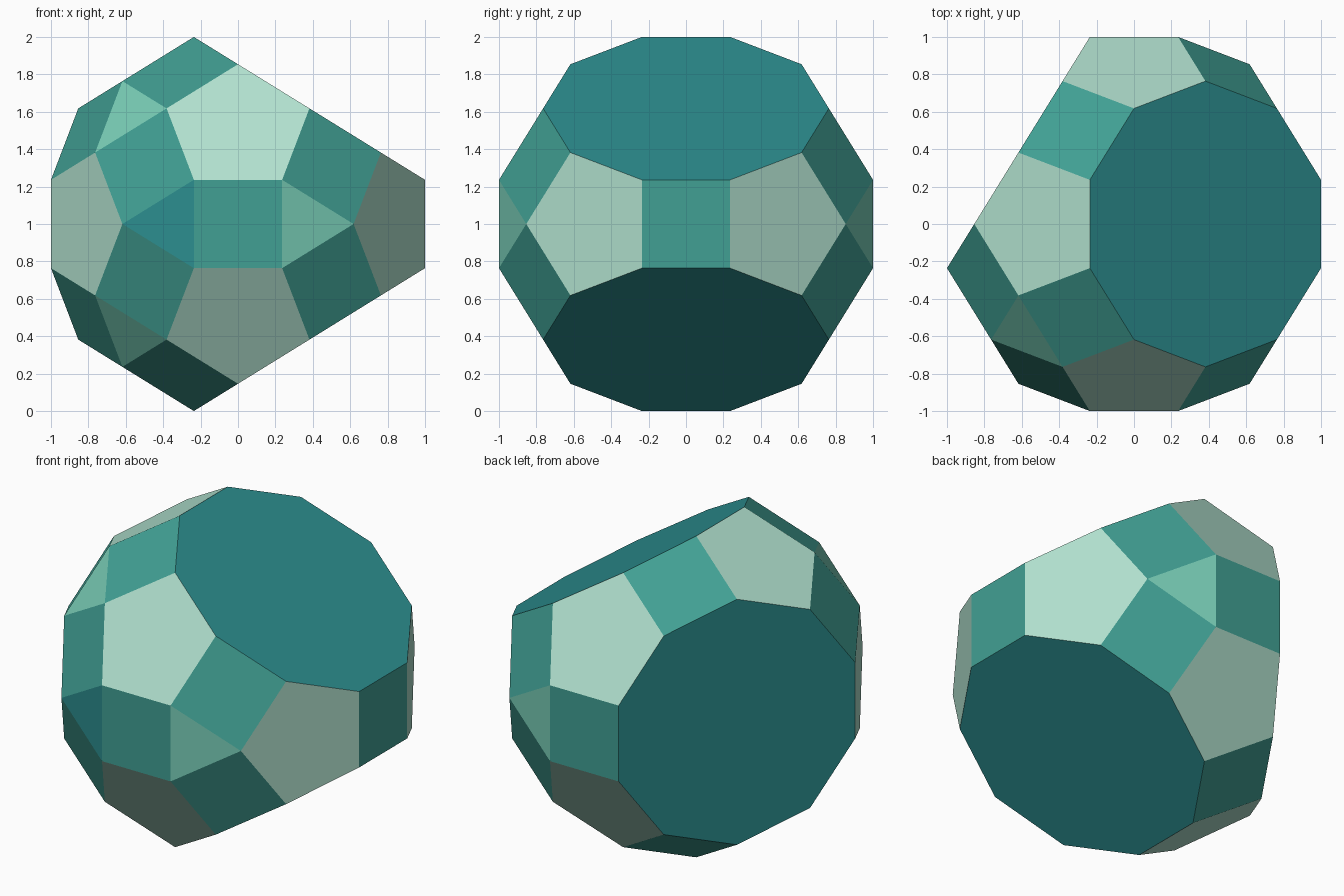
import bpy, bmesh, math
from mathutils import Vector

if "Cube" in bpy.data.objects:
    bpy.data.objects.remove(bpy.data.objects["Cube"])

PHI = (1 + math.sqrt(5)) / 2
SCALE = 1 / PHI ** 3          # widest half-extent becomes 1

# Corner set of a rhombicosidodecahedron: cyclic permutations with all signs
seeds = [(1, 1, PHI ** 3), (PHI ** 2, PHI, 2 * PHI), (2 + PHI, 0, PHI ** 2)]
corners = set()
for a, b, c in seeds:
    for sa in (1, -1):
        for sb in (1, -1):
            for sc in (1, -1):
                p = (sa * a, sb * b, sc * c)
                for k in range(3):
                    corners.add(p[k:] + p[:k])

# Slice off three pentagonal caps, leaving decagon faces
cut_axes = [Vector((1, 0, PHI)), Vector((1, 0, -PHI)), Vector((-PHI, 1, 0))]
kept = [Vector(p) for p in sorted(corners)
        if all(Vector(p).dot(axis) < 7 for axis in cut_axes)]

# Convex hull, then merge coplanar triangles into flat polygons
bm = bmesh.new()
for p in kept:
    bm.verts.new(p * SCALE + Vector((0, 0, 1)))
bmesh.ops.convex_hull(bm, input=bm.verts[:])
bmesh.ops.dissolve_limit(bm, angle_limit=math.radians(2),
                         verts=bm.verts[:], edges=bm.edges[:])
bmesh.ops.recalc_face_normals(bm, faces=bm.faces[:])

# One colour per kind of face; the triangle on the symmetry axis matches the decagons
slots = {3: 0, 4: 1, 5: 2, 10: 3}
axis = -sum(cut_axes, Vector()).normalized()
for f in bm.faces:
    f.normal_update()
    f.material_index = slots[len(f.verts)]
    if len(f.verts) == 3 and f.normal.dot(axis) > 0.99:
        f.material_index = 3

mesh = bpy.data.meshes.new("faceted_solid")
bm.to_mesh(mesh)
bm.free()

for name, rgb in [("triangle", (0.19, 0.61, 0.47)), ("square", (0.053, 0.35, 0.295)),
                  ("pentagon", (0.44, 0.75, 0.62)), ("decagon", (0.025, 0.27, 0.275))]:
    mat = bpy.data.materials.new(name + "_colour")
    mat.diffuse_color = (*rgb, 1)
    mat.use_nodes = True
    mat.node_tree.nodes["Principled BSDF"].inputs["Base Color"].default_value = mat.diffuse_color
    mesh.materials.append(mat)

solid = bpy.data.objects.new("faceted_solid", mesh)
bpy.context.collection.objects.link(solid)
